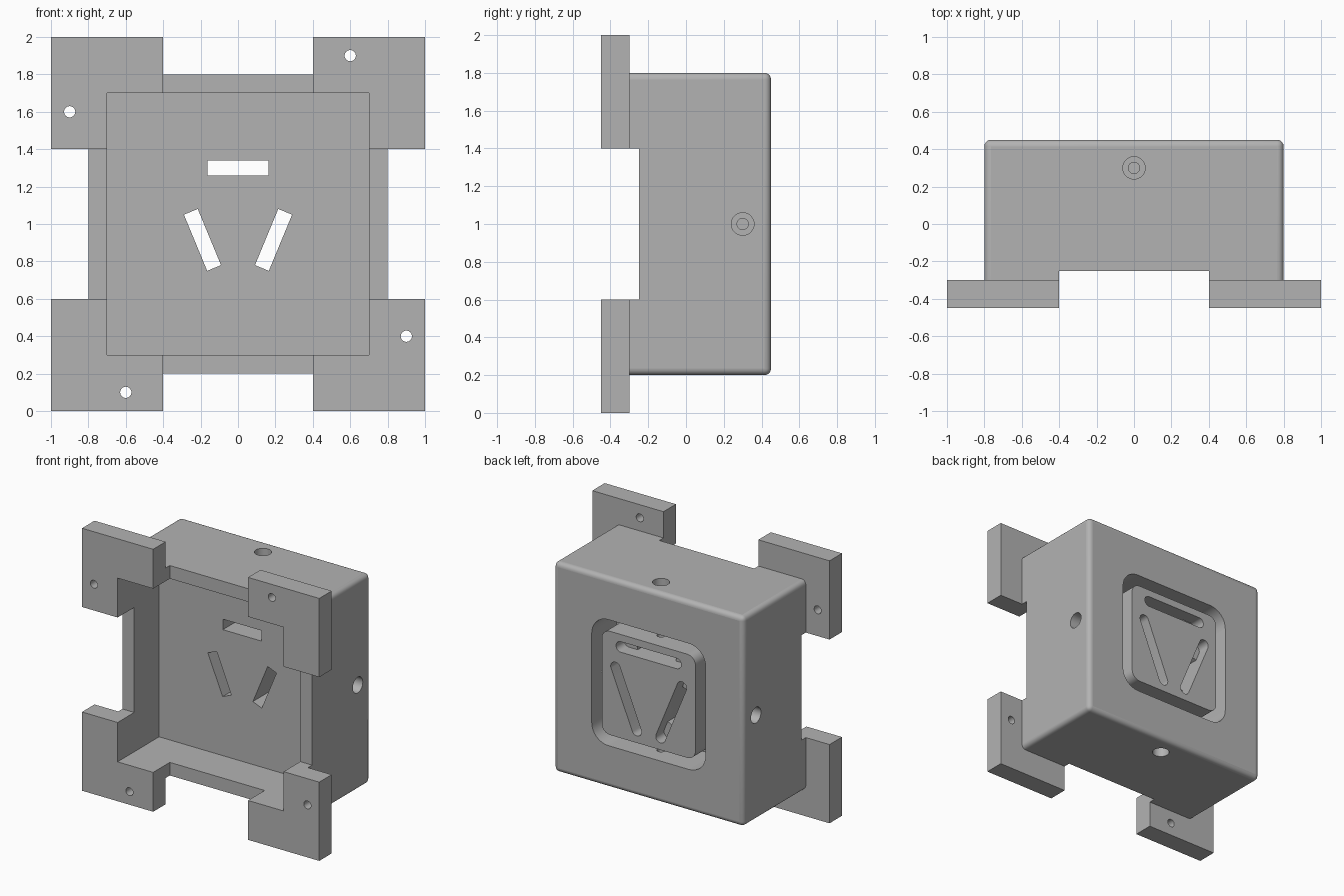
import bpy, bmesh, math
from mathutils import Matrix, Vector

if "Cube" in bpy.data.objects:
    bpy.data.objects.remove(bpy.data.objects["Cube"])

grey = bpy.data.materials.new("plain grey")
grey.use_nodes = True
colour = (0.45, 0.45, 0.45, 1)
grey.diffuse_color = colour
grey.node_tree.nodes["Principled BSDF"].inputs["Base Color"].default_value = colour

MID = 1.0   # height of the centre
SIGNS = (-1, 1)


def finish(name, bm):
    bmesh.ops.recalc_face_normals(bm, faces=bm.faces)
    mesh = bpy.data.meshes.new(name)
    bm.to_mesh(mesh)
    bm.free()
    mesh.materials.append(grey)
    ob = bpy.data.objects.new(name, mesh)
    bpy.context.collection.objects.link(ob)
    return ob


def box(name, x, y, z, bevel=0):
    """Box from (min, max) ranges; bevel rounds every edge but the front ones."""
    bm = bmesh.new()
    bmesh.ops.create_cube(bm, size=1)
    for v in bm.verts:
        v.co = [r[0] if c < 0 else r[1] for r, c in zip((x, y, z), v.co)]
    if bevel:
        edges = [e for e in bm.edges if max(v.co.y for v in e.verts) > y[0] + 0.01]
        bmesh.ops.bevel(bm, geom=edges, offset=bevel, segments=5, profile=0.5, affect='EDGES')
    return finish(name, bm)


def slab(name, half_w, half_h, radius, y, centre=(0, MID), angle=0, steps=8):
    """Rounded rectangle in the xz plane, extruded along y."""
    bm = bmesh.new()
    points = []
    for i, (sx, sz) in enumerate(((1, 1), (-1, 1), (-1, -1), (1, -1))):
        for k in range(steps + 1 if radius else 1):
            a = (i + k / steps) * math.pi / 2
            points.append((sx * (half_w - radius) + radius * math.cos(a),
                           sz * (half_h - radius) + radius * math.sin(a)))
    turn = Matrix.Rotation(angle, 3, 'Y')
    verts = [bm.verts.new(turn @ Vector((px, 0, pz)) + Vector((centre[0], y[0], centre[1])))
             for px, pz in points]
    face = bm.faces.new(verts)
    out = bmesh.ops.extrude_face_region(bm, geom=[face])["geom"]
    bmesh.ops.translate(bm, vec=(0, y[1] - y[0], 0),
                        verts=[g for g in out if isinstance(g, bmesh.types.BMVert)])
    return finish(name, bm)


def rod(name, start, end, radius):
    """Cylinder between two points."""
    start, end = Vector(start), Vector(end)
    axis = end - start
    spin = axis.to_track_quat('Z', 'Y').to_matrix().to_4x4()
    bm = bmesh.new()
    bmesh.ops.create_cone(bm, cap_ends=True, segments=32, radius1=radius, radius2=radius,
                          depth=axis.length, matrix=Matrix.Translation((start + end) / 2) @ spin)
    return finish(name, bm)


def carve(target, cutter):
    """Subtract the cutter and throw it away."""
    mod = target.modifiers.new("cut", 'BOOLEAN')
    mod.operation, mod.solver, mod.object = 'DIFFERENCE', 'EXACT', cutter
    bpy.context.view_layer.objects.active = target
    bpy.ops.object.modifier_apply(modifier=mod.name)
    bpy.data.objects.remove(cutter)


def smooth(ob):
    """Smooth the curved faces, keep axis-aligned flats crisp."""
    bpy.ops.object.select_all(action='DESELECT')
    ob.select_set(True)
    bpy.context.view_layer.objects.active = ob
    bpy.ops.object.shade_smooth_by_angle(angle=math.radians(35))
    for p in ob.data.polygons:
        if max(abs(c) for c in p.normal) > 0.9999:
            p.use_smooth = False


def cavity():
    return box("cavity_cutter", (-0.7, 0.7), (-0.6, 0.05), (MID - 0.7, MID + 0.7))


# Housing with rounded back and open front
housing = box("housing", (-0.8, 0.8), (-0.3, 0.45), (MID - 0.8, MID + 0.8), bevel=0.035)
carve(housing, cavity())

# Rim set back between the corner tabs
carve(housing, box("rim_cutter", (-0.4, 0.4), (-0.5, -0.25), (-1, 3)))
carve(housing, box("rim_cutter", (-2, 2), (-0.5, -0.25), (MID - 0.4, MID + 0.4)))

# Groove around the raised socket face
groove = slab("groove_cutter", 0.48, 0.48, 0.14, (0.15, 0.6))
carve(groove, slab("socket_core", 0.395, 0.395, 0.07, (0, 0.8)))
carve(housing, groove)

# Three slots: straight through, with a rounded recess at the back
tilt = math.radians(22.5)
for centre, angle in (((0, MID + 0.3), math.pi / 2),
                      ((0.19, MID - 0.085), tilt), ((-0.19, MID - 0.085), -tilt)):
    carve(housing, slab("slot_cutter", 0.04, 0.1625, 0, (-0.2, 0.6), centre, angle))
    carve(housing, slab("recess_cutter", 0.04, 0.275, 0.0399, (0.35, 0.6), centre, angle))

# Stepped screw holes in the four sides
for direction in ((1, 0, 0), (-1, 0, 0), (0, 0, 1), (0, 0, -1)):
    d, base = Vector(direction), Vector((0, 0.3, MID))
    carve(housing, rod("hole_cutter", base + d * 0.35, base + d * 0.9, 0.03))
    carve(housing, rod("counterbore_cutter", base + d * 0.6, base + d * 0.9, 0.06))
smooth(housing)

# Four corner tabs, each with a mounting hole
for sx in SIGNS:
    for sz in SIGNS:
        name = f"{'upper' if sz > 0 else 'lower'}_{'left' if sx > 0 else 'right'}_tab"
        tab = box(name, sorted((sx * 0.4, sx)), (-0.45, -0.3),
                  sorted((MID + sz * 0.4, MID + sz)))
        carve(tab, cavity())
        hx, hz = (0.6, 0.9) if sx == sz else (0.9, 0.6)
        x, z = sx * hx, MID + sz * hz
        carve(tab, rod("hole_cutter", (x, -0.6, z), (x, -0.2, z), 0.03))
        smooth(tab)
